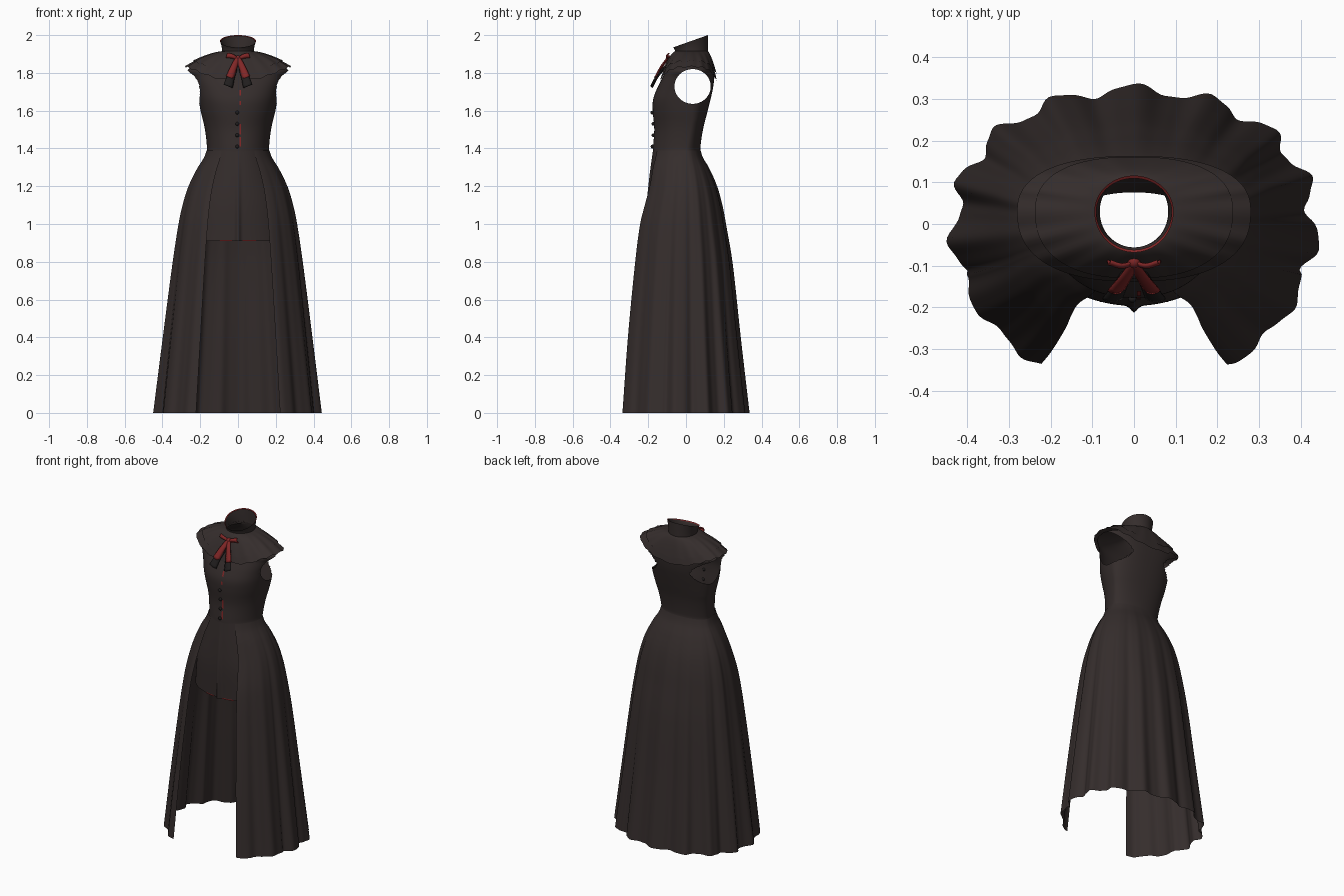
import bpy, bmesh
from math import sin, cos, pi, radians, exp, copysign
from mathutils import Vector

cube = bpy.data.objects.get("Cube")
if cube:
    bpy.data.objects.remove(cube)


def material(name, rgb):
    m = bpy.data.materials.new(name)
    m.use_nodes = True
    m.diffuse_color = (*rgb, 1)
    bsdf = m.node_tree.nodes["Principled BSDF"]
    bsdf.inputs["Base Color"].default_value = (*rgb, 1)
    bsdf.inputs["Roughness"].default_value = 0.9
    return m


CLOTH = material("dark brown cloth", (0.035, 0.026, 0.025))
BLACK = material("black cloth", (0.015, 0.013, 0.013))
RED = material("red ribbon", (0.22, 0.02, 0.02))


def sample(table, t):
    """Smooth interpolation of rows (key, values...) at key t."""
    n = len(table)
    i = max(0, min(n - 2, sum(r[0] <= t for r in table) - 1))
    a, b = table[i], table[i + 1]
    p, q = table[max(i - 1, 0)], table[min(i + 2, n - 1)]
    h = b[0] - a[0]
    s = max(0, min(1, (t - a[0]) / h))
    out = []
    for k in range(1, len(a)):
        m0 = (b[k] - p[k]) / (b[0] - p[0]) * h
        m1 = (q[k] - a[k]) / (q[0] - a[0]) * h
        out.append((2*s**3 - 3*s**2 + 1) * a[k] + (s**3 - 2*s**2 + s) * m0
                   + (3*s**2 - 2*s**3) * b[k] + (s**3 - s**2) * m1)
    return out


def oval(angle, rx, yf, yb, y0=0.0, n=2.0):
    """Point of an oval with different front and back depths."""
    c, s = cos(angle), sin(angle)
    x = rx * copysign(abs(c) ** (2 / n), c)
    depth = (yb - y0) if s > 0 else (y0 - yf)
    return x, y0 + depth * copysign(abs(s) ** (2 / n), s)


def sheet(name, fn, nu, nv, mat, closed=False, edit=None, thick=0):
    """Smooth surface from fn(u, v) with u and v in 0..1."""
    bm = bmesh.new()
    cols = nu if closed else nu + 1
    g = [[bm.verts.new(fn(i / nu, j / nv)) for i in range(cols)] for j in range(nv + 1)]
    for j in range(nv):
        for i in range(nu):
            k = (i + 1) % cols
            f = bm.faces.new((g[j][i], g[j][k], g[j + 1][k], g[j + 1][i]))
            f.smooth = True
    if edit:
        edit(bm)
    me = bpy.data.meshes.new(name)
    bm.to_mesh(me)
    bm.free()
    me.materials.append(mat)
    ob = bpy.data.objects.new(name, me)
    bpy.context.collection.objects.link(ob)
    if thick:
        mod = ob.modifiers.new("thickness", "SOLIDIFY")
        mod.thickness = thick
        mod.offset = 0
    return ob


# Pleated overskirt, open at the front: z, half width, front depth, back depth
SKIRT = [(0, .43, -.385, .322), (.4, .385, -.352, .28), (.8, .338, -.308, .24),
         (1.0, .31, -.278, .208), (1.1, .29, -.25, .19), (1.2, .26, -.22, .163),
         (1.3, .212, -.2, .12), (1.35, .18, -.185, .09), (1.39, .166, -.176, .077)]


def skirt(u, v):
    z = 1.39 * v
    a = radians(-60 + 300 * u)
    rx, yf, yb = sample(SKIRT, z)
    x, y = oval(a, rx, yf, yb, 0, 2.1)
    fade = max(0, 1 - z / 1.39) ** 0.7
    side = 1 if sin(a) > -.3 else .55
    fold = 1 + fade * side * (.042 * cos(15 * (a - pi / 2)) + .008 * cos(37 * a))
    return x * fold, y * fold, z


sheet("overskirt", skirt, 220, 50, CLOTH)

# Short front panel with a centre pleat
PANEL = [(.91, .27, -.192), (1.1, .25, -.196), (1.25, .205, -.188), (1.39, .164, -.175)]


def panel(u, v, z0=.91, z1=1.39, off=0, lo=205, hi=335):
    z = z0 + (z1 - z0) * v
    rx, yf = sample(PANEL, z)
    x, y = oval(radians(lo + (hi - lo) * u), rx, yf, .1)
    pleat = .02 * exp(-(x / .012) ** 2) * max(0, (1.39 - z) / .48)
    return x, y - pleat - off, z


sheet("front_panel", panel, 90, 24, CLOTH)
for side, lo, hi in (("right", 249, 263), ("left", 275, 291)):
    sheet(side + "_hem_trim",
          lambda u, v: panel(u, v, .909, .916, .003, lo, hi), 16, 1, RED)

# Fitted bodice: z, half width, front, back, squareness
BODICE = [(1.37, .168, -.176, .08, 2), (1.4, .164, -.175, .076, 2), (1.5, .175, -.168, .09, 2.1),
          (1.6, .198, -.176, .115, 2.2), (1.66, .209, -.174, .13, 2.3), (1.72, .222, -.152, .143, 2.4),
          (1.78, .248, -.122, .15, 2.4), (1.815, .268, -.105, .146, 2.4), (1.85, .2, -.085, .132, 2.4),
          (1.88, .13, -.07, .12, 2.3), (1.91, .084, -.058, .113, 2)]
HOLE_Y, HOLE_Z, HOLE_RY, HOLE_RZ = .035, 1.728, .096, .092


def bodice(u, v):
    z = 1.37 + .54 * v
    rx, yf, yb, n = sample(BODICE, z)
    x, y = oval(2 * pi * u, rx, yf, yb, .03 * min(1, v * 3), n)
    return x, y, z


def cut_armholes(bm):
    def scaled(p):
        return Vector(((p.y - HOLE_Y) / HOLE_RY, (p.z - HOLE_Z) / HOLE_RZ))
    gone = [f for f in bm.faces if abs(f.calc_center_median().x) > .08
            and scaled(f.calc_center_median()).length < 1]
    rim = {v for f in gone for v in f.verts}
    bmesh.ops.delete(bm, geom=gone, context="FACES")
    for v in rim:
        if v.is_valid:
            d = scaled(v.co).normalized()
            v.co.y = HOLE_Y + d.x * HOLE_RY
            v.co.z = HOLE_Z + d.y * HOLE_RZ


sheet("bodice", bodice, 128, 60, CLOTH, True, cut_armholes)


# Two-layer shoulder cape
def cape(rx, yf, yb, z_side, drop):
    def fn(u, v):
        a = 2 * pi * u
        x, y = oval(a, .082 + (rx - .082) * v, -.058 + (yf + .058) * v,
                    .115 + (yb - .115) * v, .03, 2 + .4 * v)
        edge = z_side - drop * abs(sin(a)) ** 3 + .004 * cos(18 * a)
        return x, y, 1.915 + (edge - 1.915) * v ** 1.5
    return fn


sheet("lower_cape", cape(.28, -.138, .163, 1.832, .072), 96, 14, CLOTH, True)
sheet("upper_cape", cape(.237, -.13, .161, 1.862, .064), 96, 14, CLOTH, True)


# Standing collar, higher at the back, with a red rim
def collar(u, v):
    a = 2 * pi * u
    flare = .012 * v * v
    x, y = oval(a, .083 + flare, -.056 - flare, .116, .03)
    top = 1.935 + .065 * (y + .068) / .184
    return x, y, 1.9 + (top - 1.9) * v


def rim(u, v):
    x, y, z = collar(u, 1)
    r = .004
    return x * (1 - .05 * v), .02 + (y - .02) * (1 - .07 * v), z - r * v


sheet("collar", collar, 64, 10, CLOTH, True)
sheet("collar_rim", rim, 64, 2, RED, True)


# Ribbon bow at the throat
def ribbon(name, path, w0, w1, mat):
    rows = [(i / (len(path) - 1), *p) for i, p in enumerate(path)]
    def fn(u, v):
        p = Vector(sample(rows, v))
        d = (Vector(path[-1]) - Vector(path[0])).normalized()
        across = Vector((d.z, 0, -d.x)).normalized()
        p += across * (u - .5) * (w0 + (w1 - w0) * v)
        p.y -= .008 * sin(pi * u)
        return p
    sheet(name, fn, 4, 10, mat, thick=.006)


for s, side in ((1, "left"), (-1, "right")):
    ribbon(side + "_bow_loop", [(0, -.088, 1.872), (s*.03, -.096, 1.888), (s*.06, -.088, 1.892)],
           .014, .026, RED)
    ribbon(side + "_bow_tail", [(0, -.092, 1.88), (s*.02, -.125, 1.835), (s*.044, -.158, 1.775)],
           .022, .04, RED)
    ribbon(side + "_under_tail", [(s*.01, -.1, 1.84), (s*.035, -.148, 1.785), (s*.052, -.178, 1.73)],
           .025, .05, BLACK)

bpy.ops.mesh.primitive_uv_sphere_add(segments=16, ring_count=8, radius=.016, location=(0, -.09, 1.876))
knot = bpy.context.object
knot.name = "bow_knot"
knot.data.materials.append(RED)
bpy.ops.object.shade_smooth()

# Front closure: red placket pieces and small buttons
for i, (z0, z1) in enumerate(((1.41, 1.46), (1.475, 1.53), (1.63, 1.65), (1.68, 1.71))):
    def placket(u, v):
        z = z0 + (z1 - z0) * v
        return .007 + .01 * u, sample(BODICE, z)[1] - .004, z
    sheet(f"placket_{i + 1}", placket, 1, 4, RED)

for i in range(4):
    z = 1.41 + .06 * i
    bpy.ops.mesh.primitive_uv_sphere_add(segments=12, ring_count=8, radius=.01,
                                         location=(-.004, sample(BODICE, z)[1] - .003, z))
    button = bpy.context.object
    button.name = f"button_{i + 1}"
    button.data.materials.append(BLACK)
    bpy.ops.object.shade_smooth()
